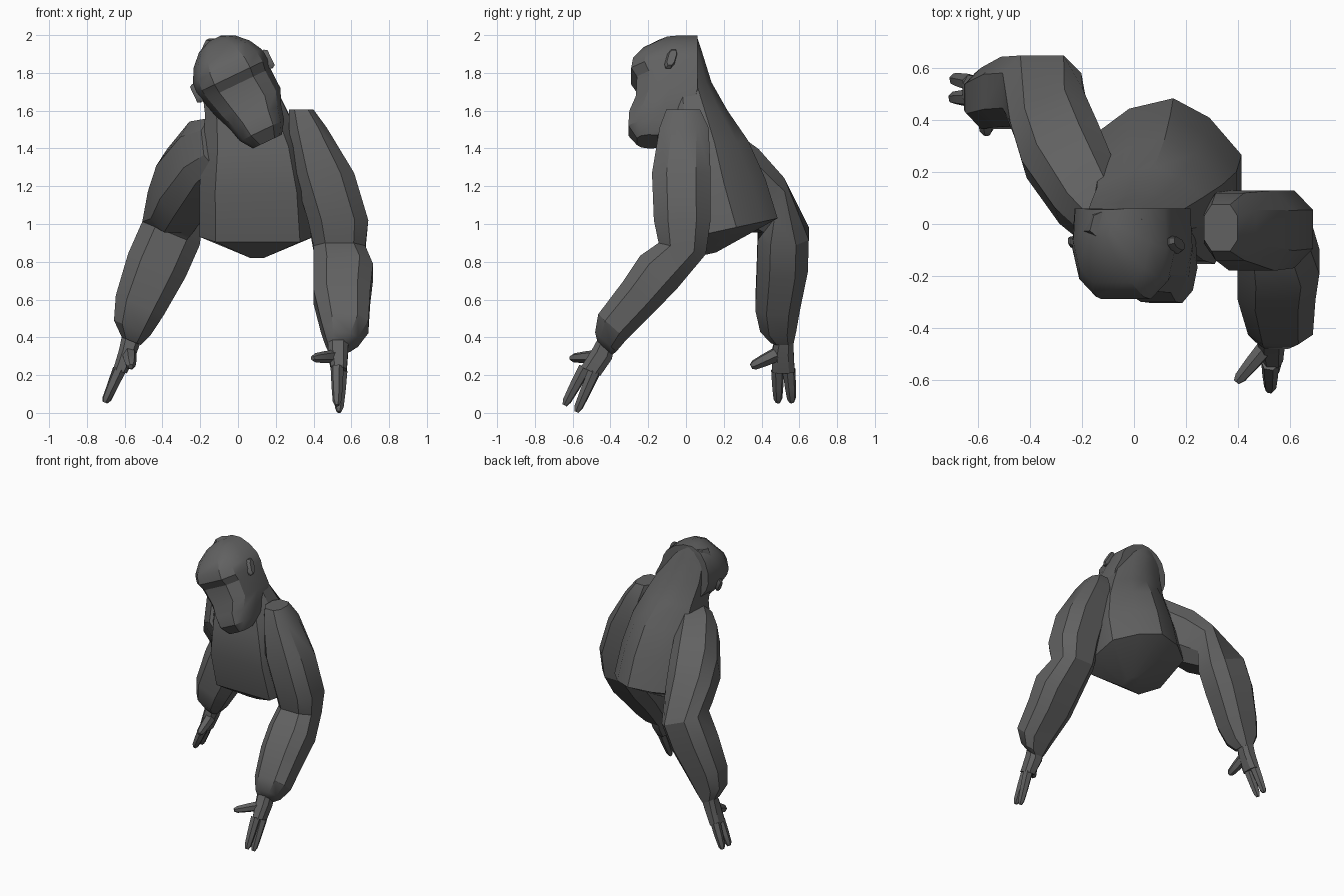
import bpy, bmesh, math
from mathutils import Vector

fur = bpy.data.materials.new("dark grey fur")
fur.diffuse_color = (0.12, 0.12, 0.12, 1)

OCT = [(-.55, -1), (.55, -1), (1, -.5), (1, .5), (.55, 1), (-.55, 1), (-1, .5), (-1, -.5)]
FACE = [(-.5, -1), (.5, -1), (.85, -.6), (1, .1), (.95, 1), (-.95, 1), (-1, .1), (-.85, -.6)]
HEX = [(math.cos(i * math.pi / 3), math.sin(i * math.pi / 3)) for i in range(6)]


def loft(name, rings, angle=30):
    """Skin a list of point rings and cap both ends."""
    bm = bmesh.new()
    vs = [[bm.verts.new(p) for p in r] for r in rings]
    n = len(rings[0])
    for a, b in zip(vs, vs[1:]):
        for i in range(n):
            bm.faces.new((a[i], a[(i + 1) % n], b[(i + 1) % n], b[i]))
    bm.faces.new(vs[0][::-1])
    bm.faces.new(vs[-1])
    bmesh.ops.recalc_face_normals(bm, faces=bm.faces)
    me = bpy.data.meshes.new(name)
    bm.to_mesh(me)
    bm.free()
    me.materials.append(fur)
    ob = bpy.data.objects.new(name, me)
    bpy.context.collection.objects.link(ob)
    bpy.ops.object.select_all(action='DESELECT')
    ob.select_set(True)
    bpy.context.view_layer.objects.active = ob
    bpy.ops.object.shade_smooth_by_angle(angle=math.radians(angle))
    return ob


def ring(c, u, v, shape=OCT):
    c, u, v = Vector(c), Vector(u), Vector(v)
    return [c + u * a + v * b for a, b in shape]


def finger(name, a, b, r):
    """Tapered six-sided digit."""
    a, b = Vector(a), Vector(b)
    d = (b - a).normalized()
    u = d.orthogonal().normalized()
    v = d.cross(u)
    loft(name, [ring(a.lerp(b, t), u * r * k, v * r * k, HEX)
                for t, k in ((0, 1.1), (.5, .95), (.88, .75), (1, .4))], 40)


# Torso running up through the neck: centre x, half width, front y, back y, front z, back z
TORSO = [(.10, .05, .03, .16, .82, .85), (.105, .31, -.09, .485, .905, 1.03),
         (.095, .30, -.155, .42, 1.17, 1.24), (.08, .26, -.14, .33, 1.41, 1.44),
         (.045, .22, -.09, .22, 1.58, 1.60), (-.005, .19, -.08, .135, 1.75, 1.75),
         (-.05, .15, -.06, .085, 1.91, 1.91), (-.07, .10, -.05, .06, 1.97, 1.985)]
SECTION = [(-.72, 0), (.72, 0), (1, .26), (1, .62), (.6, .87), (.15, 1), (-.4, .93), (-.85, .75), (-1, .22)]
loft("torso", [[(x + h * a, f + (k - f) * t, z0 + (z1 - z0) * t) for a, t in SECTION]
               for x, h, f, k, z0, z1 in TORSO])

# Head, tilted sideways: height, half width, front y, back y
R, U, O = Vector((.9, 0, .43)), Vector((-.43, 0, .9)), Vector((0, 0, 1.72))
HEAD = [(-.315, .085, -.26, -.15), (-.25, .13, -.305, -.06), (-.17, .15, -.30, .04),
        (-.09, .185, -.265, .06), (.02, .20, -.26, .06), (.07, .21, -.29, .06),
        (.13, .203, -.28, .06), (.20, .165, -.225, .06), (.26, .105, -.14, .06),
        (.29, .04, -.05, .055)]
loft("head", [ring(O + U * b + Vector((.02 if b < 0 else 0, (f + k) / 2, 0)), R * h, (0, (k - f) / 2, 0), FACE)
              for b, h, f, k in HEAD])

# Ears, thin and leaning back
for side, name in ((-1, "left_ear"), (1, "right_ear")):
    loft(name, [ring(O + R * (side * a) + U * .07 + Vector((0, y, 0)), (U + Vector((0, .25, 0))) * h, (0, w, 0))
                for a, y, h, w in ((.17, -.09, .04, .02), (.21, -.08, .055, .026), (.228, -.075, .045, .02))])

# Forward arm: upright upper part, then forearm reaching to the front
arm = [ring(c, (h, 0, 0), (0, w, 0)) for c, h, w in (
    ((.335, -.015, 1.605), .065, .09), ((.37, -.01, 1.51), .10, .13),
    ((.455, -.025, 1.27), .16, .155), ((.53, -.02, 1.02), .16, .15))]
arm += [ring((.537, -.02, .87), (.137, 0, 0), (0, .125, -.03))]
arm += [ring(c, (h, 0, 0), Vector((0, .75, -.67)) * w) for c, h, w in (
    ((.557, -.145, .745), .158, .13),
    ((.55, -.25, .615), .15, .115), ((.565, -.39, .455), .125, .10),
    ((.55, -.425, .375), .085, .075), ((.53, -.43, .34), .05, .05))]
loft("forward_arm", arm)

# Rear arm: upper part sweeping back, then forearm hanging outward
side, up = Vector((.9, .42, 0)), Vector((-.1, .35, .93))
arm = [ring(c, side * h, up * w) for c, h, w in (
    ((-.08, -.01, 1.43), .12, .14), ((-.17, .09, 1.38), .14, .175),
    ((-.275, .28, 1.22), .165, .19), ((-.33, .43, 1.10), .155, .155))]
arm += [ring(c, Vector((.92, 0, -.38)) * h, (0, w, 0)) for c, h, w in (
    ((-.355, .515, .95), .165, .135), ((-.43, .51, .78), .165, .135),
    ((-.52, .485, .57), .138, .118), ((-.56, .488, .45), .105, .095),
    ((-.565, .51, .38), .055, .06))]
loft("rear_arm", arm)

# Hands: palm, two fingers and a thumb
loft("forward_palm", [ring(c, (h, 0, 0), Vector((0, .85, -.4)) * w) for c, h, w in (
    ((.53, -.42, .38), .055, .05), ((.53, -.445, .31), .052, .062), ((.535, -.505, .22), .04, .06))])
finger("forward_finger_a", (.525, -.535, .24), (.525, -.643, .04), .032)
finger("forward_finger_b", (.545, -.485, .22), (.535, -.58, .005), .032)
finger("forward_thumb", (.52, -.46, .30), (.395, -.61, .29), .033)

loft("rear_palm", [ring(c, (h, 0, -.3 * h), (0, w, 0)) for c, h, w in (
    ((-.565, .52, .39), .05, .05), ((-.585, .512, .32), .045, .058), ((-.625, .515, .22), .036, .06))])
finger("rear_finger_a", (-.625, .485, .23), (-.705, .487, .055), .032)
finger("rear_finger_b", (-.63, .545, .23), (-.70, .56, .055), .032)
finger("rear_thumb", (-.575, .48, .31), (-.568, .345, .245), .036)
